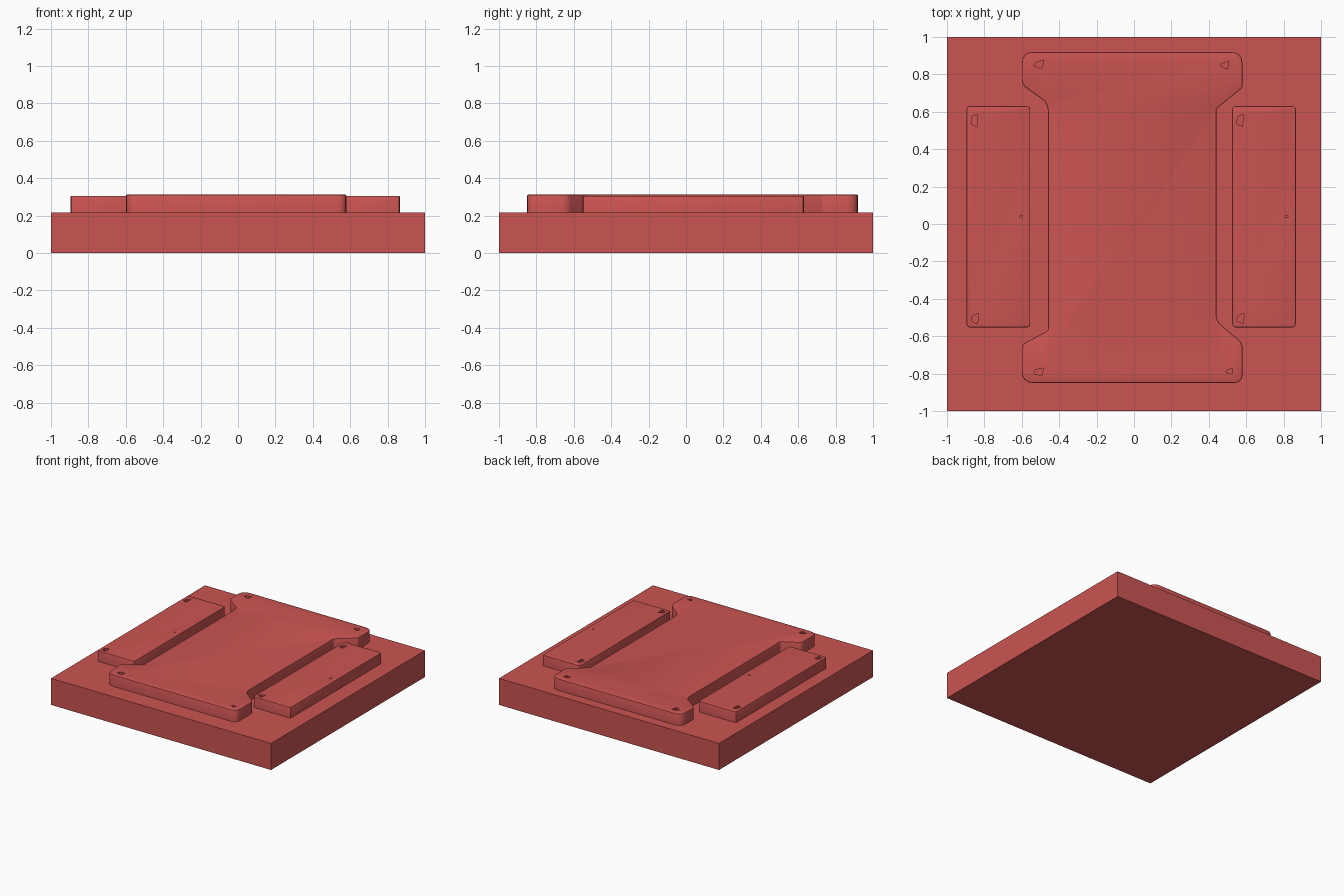
import bpy, bmesh
from mathutils import Vector

if "Cube" in bpy.data.objects:
    bpy.data.objects.remove(bpy.data.objects["Cube"])

red = bpy.data.materials.new("red")
red.diffuse_color = (0.6, 0.09, 0.085, 1)
red.use_nodes = True
red.node_tree.nodes["Principled BSDF"].inputs["Base Color"].default_value = red.diffuse_color


def round_corners(points, steps=4):
    """Replace each (x, y, radius) corner by a short curve."""
    out = []
    n = len(points)
    for i, (x, y, r) in enumerate(points):
        p = Vector((x, y))
        a = Vector(points[i - 1][:2]) - p
        b = Vector(points[(i + 1) % n][:2]) - p
        if r == 0:
            out.append(p)
            continue
        a, b = p + a.normalized() * r, p + b.normalized() * r
        for k in range(steps + 1):
            t = k / steps
            out.append(a * (1 - t) ** 2 + p * 2 * t * (1 - t) + b * t * t)
    return out


def slab(name, outline, z0, z1, bevel=0.0):
    """Extrude an outline upwards and soften its top rim."""
    bm = bmesh.new()
    face = bm.faces.new([bm.verts.new((p[0], p[1], z0)) for p in outline])
    ext = bmesh.ops.extrude_face_region(bm, geom=[face], use_keep_orig=True)["geom"]
    top = [v for v in ext if isinstance(v, bmesh.types.BMVert)]
    bmesh.ops.translate(bm, vec=(0, 0, z1 - z0), verts=top)
    bmesh.ops.recalc_face_normals(bm, faces=bm.faces)
    if bevel:
        rim = [e for e in bm.edges if all(v.co.z > z1 - 1e-5 for v in e.verts)]
        bmesh.ops.bevel(bm, geom=rim, offset=bevel, segments=2, profile=0.5, affect='EDGES')
    mesh = bpy.data.meshes.new(name)
    bm.to_mesh(mesh)
    bm.free()
    obj = bpy.data.objects.new(name, mesh)
    bpy.context.collection.objects.link(obj)
    mesh.materials.append(red)
    return obj


def cut_pits(obj, pits, top):
    """Cut shallow skewed four-sided screw pits into the top of a plate."""
    for x, y, w, h, skew in pits:
        quad = [(x - w, y - h + skew), (x + w * 0.7, y - h),
                (x + w, y + h), (x - w * 0.7, y + h - skew)]
        cutter = slab("pit_cutter", quad, top - 0.025, top + 0.05)
        cutter.hide_render = True
        mod = obj.modifiers.new("pit", 'BOOLEAN')
        mod.operation, mod.solver, mod.object = 'DIFFERENCE', 'EXACT', cutter
        bpy.context.view_layer.objects.active = obj
        bpy.ops.object.modifier_apply(modifier=mod.name)
        bpy.data.objects.remove(cutter)


def smooth(obj):
    bpy.ops.object.select_all(action='DESELECT')
    obj.select_set(True)
    bpy.context.view_layer.objects.active = obj
    bpy.ops.object.shade_smooth_by_angle(angle=0.5)


# square base block
slab("base_block", [(-1, -1), (1, -1), (1, 1), (-1, 1)], 0, 0.218)

# waisted centre plate with rounded ends
centre_outline = round_corners([
    (-0.60, -0.85, 0.065), (0.58, -0.85, 0.05), (0.58, -0.635, 0.03),
    (0.44, -0.52, 0.04), (0.44, 0.615, 0.01), (0.58, 0.73, 0.01),
    (0.58, 0.92, 0.065), (-0.60, 0.92, 0.065), (-0.60, 0.745, 0.03),
    (-0.46, 0.645, 0.04), (-0.46, -0.57, 0.01), (-0.60, -0.645, 0.02)])
centre = slab("centre_plate", centre_outline, 0.21, 0.312, 0.006)
cut_pits(centre, [(-0.51, 0.853, 0.026, 0.024, 0.016), (0.483, 0.85, 0.024, 0.021, 0.016),
                  (-0.51, -0.79, 0.026, 0.02, 0.01), (0.51, -0.787, 0.018, 0.014, 0.008)], 0.312)
smooth(centre)

# pair of rectangular side plates
for name, cx in (("left_plate", -0.725), ("right_plate", 0.695)):
    x0, x1, y0, y1, r = cx - 0.17, cx + 0.17, -0.553, 0.63, 0.018
    outline = round_corners([(x0, y0, r), (x1, y0, r), (x1, y1, r), (x0, y1, r)], 2)
    plate = slab(name, outline, 0.21, 0.306, 0.005)
    cut_pits(plate, [(cx - 0.128, 0.554, 0.018, 0.032, 0.012),
                     (cx - 0.126, -0.505, 0.02, 0.028, 0.014),
                     (cx + 0.12, 0.04, 0.009, 0.007, 0.004)], 0.306)
    smooth(plate)
